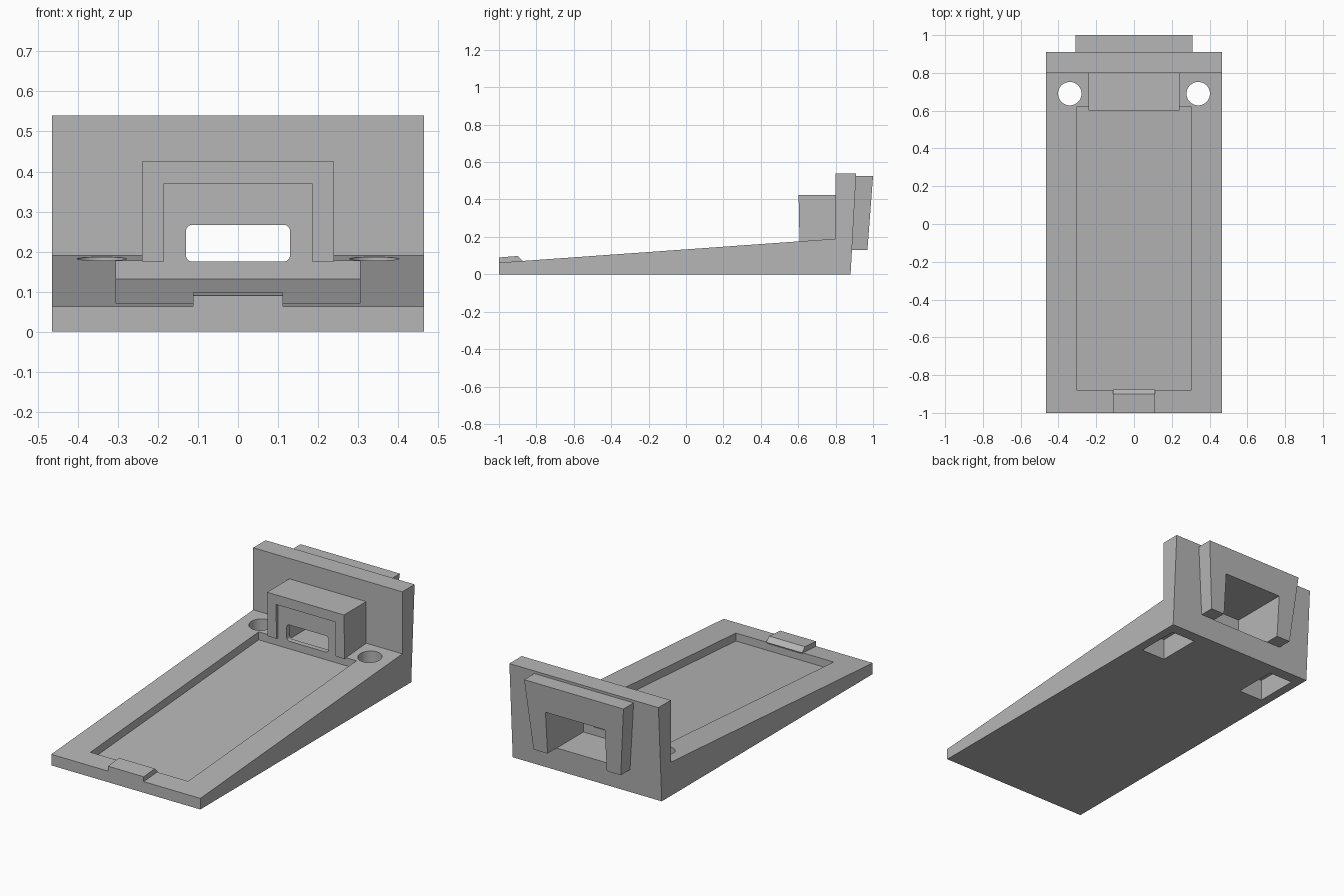
import bpy, bmesh, math

cube = bpy.data.objects.get("Cube")
if cube:
    bpy.data.objects.remove(cube, do_unlink=True)

grey = bpy.data.materials.new("matte_grey")
grey.use_nodes = True
COLOUR = (0.47, 0.47, 0.47, 1)
grey.diffuse_color = COLOUR
for node in grey.node_tree.nodes:
    if node.type == 'BSDF_PRINCIPLED':
        node.inputs["Base Color"].default_value = COLOUR


def prism(name, profile, axis, lo, hi):
    """Extrude a flat profile along x (yz points), y (xz points) or z (xy points)."""
    def place(p, t):
        a, b = p
        return {'x': (t, a, b), 'y': (a, t, b), 'z': (a, b, t)}[axis]
    bm = bmesh.new()
    low = [bm.verts.new(place(p, lo)) for p in profile]
    high = [bm.verts.new(place(p, hi)) for p in profile]
    bm.faces.new(low)
    bm.faces.new(high)
    n = len(profile)
    for i in range(n):
        j = (i + 1) % n
        bm.faces.new((low[i], low[j], high[j], high[i]))
    bmesh.ops.recalc_face_normals(bm, faces=bm.faces)
    mesh = bpy.data.meshes.new(name)
    bm.to_mesh(mesh)
    bm.free()
    mesh.materials.append(grey)
    obj = bpy.data.objects.new(name, mesh)
    bpy.context.collection.objects.link(obj)
    return obj


def rect(a0, a1, b0, b1):
    return [(a0, b0), (a1, b0), (a1, b1), (a0, b1)]


def round_rect(a0, a1, b0, b1, r, steps=6):
    corners = [(a1 - r, b1 - r), (a0 + r, b1 - r), (a0 + r, b0 + r), (a1 - r, b0 + r)]
    return [(cx + r * math.cos(math.pi / 2 * (k + s / steps)),
             cy + r * math.sin(math.pi / 2 * (k + s / steps)))
            for k, (cx, cy) in enumerate(corners) for s in range(steps + 1)]


def circle(cx, cy, r, n=48):
    return [(cx + r * math.cos(2 * math.pi * i / n),
             cy + r * math.sin(2 * math.pi * i / n)) for i in range(n)]


def combine(target, tool, operation):
    mod = target.modifiers.new("combine", 'BOOLEAN')
    mod.operation = operation
    mod.solver = 'EXACT'
    mod.object = tool
    bpy.context.view_layer.objects.active = target
    bpy.ops.object.modifier_apply(modifier=mod.name)
    bpy.data.objects.remove(tool, do_unlink=True)


# Sloping base with upright back plate
stand = prism("sloped_stand", [(-1, 0), (0.88, 0), (0.91, 0.54), (0.8, 0.54),
                               (0.8, 0.19), (-1, 0.0625)], 'x', -0.465, 0.465)

# Long shallow tray
combine(stand, prism("tray_cutter", [(-0.88, 0.026), (0.62, 0.132), (0.62, 0.3),
                                     (-0.88, 0.3)], 'x', -0.305, 0.305), 'DIFFERENCE')

# Screw holes, opening into rectangular pockets underneath
for side in (-1, 1):
    x = side * 0.34
    combine(stand, prism("hole_cutter", circle(x, 0.69, 0.062), 'z', -0.1, 0.3), 'DIFFERENCE')
    combine(stand, prism("pocket_cutter", rect(x - 0.075, x + 0.075, 0.565, 0.815),
                         'z', -0.1, 0.12), 'DIFFERENCE')

# Connector housing and front retaining clip
combine(stand, prism("connector_housing", [(0.607, 0.175), (0.85, 0.175), (0.85, 0.425),
                                           (0.602, 0.425)], 'x', -0.24, 0.24), 'UNION')
combine(stand, prism("front_clip", [(-1, 0.04), (-0.89, 0.04), (-0.875, 0.073),
                                    (-0.9, 0.098), (-1, 0.09)], 'x', -0.112, 0.112), 'UNION')

# Tapered rear bracket
bracket = prism("rear_bracket", [(0.86, 0.13), (0.97, 0.13), (1.0, 0.525), (0.86, 0.525)],
                'x', -0.4, 0.4)
combine(bracket, prism("bracket_taper", [(-0.272, 0.1285), (0.272, 0.1285), (0.31, 0.527),
                                         (-0.31, 0.527)], 'y', 0.7, 1.2), 'INTERSECT')
combine(stand, bracket, 'UNION')

# Rear cavity, front recess and the rounded slot joining them
combine(stand, prism("cavity_cutter", rect(-0.185, 0.185, 0.1295, 0.37), 'y', 0.65, 1.2),
        'DIFFERENCE')
combine(stand, prism("recess_cutter", rect(-0.185, 0.185, 0.15, 0.37), 'y', 0.5, 0.62),
        'DIFFERENCE')
combine(stand, prism("slot_cutter", round_rect(-0.13, 0.13, 0.175, 0.267, 0.016),
                     'y', 0.55, 0.7), 'DIFFERENCE')

# Smooth only the round holes and slot corners
bpy.ops.object.select_all(action='DESELECT')
stand.select_set(True)
bpy.context.view_layer.objects.active = stand
bpy.ops.object.shade_smooth_by_angle(angle=math.radians(20))
